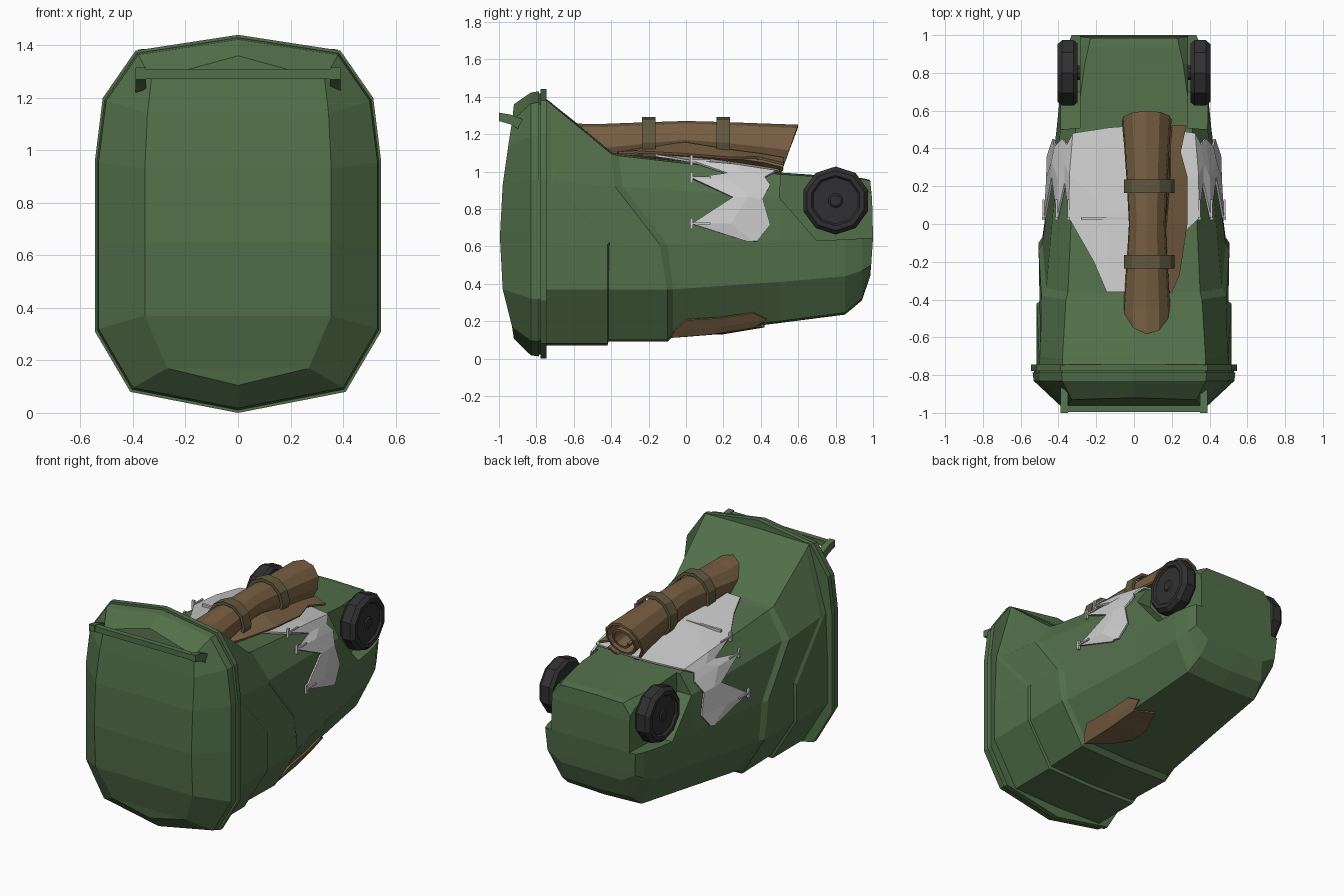
import bpy, bmesh, math
from mathutils import Vector

if "Cube" in bpy.data.objects:
    bpy.data.objects.remove(bpy.data.objects["Cube"])


def mat(name, rgb):
    m = bpy.data.materials.new(name)
    m.diffuse_color = (*rgb, 1)
    m.use_nodes = True
    m.node_tree.nodes["Principled BSDF"].inputs["Base Color"].default_value = m.diffuse_color
    return m


GREEN = mat("green_plastic", (0.085, 0.16, 0.068))
BROWN = mat("brown_cloth", (0.19, 0.115, 0.055))
STRAP = mat("strap", (0.12, 0.10, 0.05))
WHITE = mat("pale_cloth", (0.62, 0.62, 0.62))
BLACK = mat("rubber", (0.03, 0.03, 0.032))


def make(name, verts, faces, material, thick=0):
    me = bpy.data.meshes.new(name)
    bm = bmesh.new()
    vs = [bm.verts.new(v) for v in verts]
    for f in faces:
        bm.faces.new([vs[i] for i in f])
    bmesh.ops.remove_doubles(bm, verts=bm.verts, dist=1e-5)
    bmesh.ops.recalc_face_normals(bm, faces=bm.faces)
    bm.to_mesh(me)
    bm.free()
    ob = bpy.data.objects.new(name, me)
    bpy.context.collection.objects.link(ob)
    if material:
        me.materials.append(material)
    if thick:
        s = ob.modifiers.new("thickness", 'SOLIDIFY')
        s.thickness, s.offset = thick, 0
    return ob


def grid(rows, wrap=False):
    """Quads joining rows of equal length."""
    n = len(rows[0])
    faces = [(r*n+i, r*n+(i+1) % n, (r+1)*n+(i+1) % n, (r+1)*n+i)
             for r in range(len(rows)-1) for i in range(n if wrap else n-1)]
    return [p for row in rows for p in row], faces


def loft(name, halves, material):
    """Loft half rings (bottom centre to top centre), mirrored in x, capped by cross strips."""
    h = len(halves[0])
    rows = [list(r) + [(-x, y, z) for x, y, z in r[-2:0:-1]] for r in halves]
    verts, faces = grid(rows, True)
    n = 2*h-2
    for base in (0, (len(rows)-1)*n):
        for i in range(h-1):
            f = []
            for j in (i, i+1, (n-i-1) % n, (n-i) % n):
                if base+j not in f:
                    f.append(base+j)
            faces.append(f)
    return make(name, verts, faces, material)


def prism(name, yz, x0, x1, material):
    n = len(yz)
    verts, faces = grid([[(x, y, z) for y, z in yz] for x in (x0, x1)], True)
    return make(name, verts, faces + [range(n), range(n, 2*n)], material)


def box(name, lo, hi, material):
    return prism(name, [(lo[1], lo[2]), (hi[1], lo[2]), (hi[1], hi[2]), (lo[1], hi[2])],
                 lo[0], hi[0], material)


# Bin body with two stepped collars
def ring(xz, ys):
    return [(x, y, z) for (x, z), y in zip(xz, ys)]


mouth = ring([(0, .07), (.34, .08), (.515, .37), (.515, .62), (.5, .97), (.38, 1.385), (0, 1.39)], [-.75]*7)
step1 = ring([(0, .07), (.34, .08), (.515, .37), (.515, .61), (.5, .94), (.379, 1.36), (0, 1.368)],
             [-.42, -.42, -.42, -.42, -.72, -.72, -.72])
step1b = ring([(0, .09), (.33, .10), (.5, .37), (.5, .62), (.495, .95), (.379, 1.355), (0, 1.363)],
              [-.415, -.415, -.415, -.41, -.70, -.715, -.715])
step2 = ring([(0, .09), (.34, .10), (.505, .37), (.505, .61), (.49, .92), (.36, 1.095), (0, 1.105)],
             [-.1, -.1, -.1, -.14, -.38, -.40, -.39])
step2b = ring([(0, .12), (.33, .13), (.485, .37), (.485, .61), (.465, .92), (.35, 1.085), (0, 1.1)],
              [-.07, -.07, -.07, -.1, -.34, -.36, -.37])
waist = ring([(0, .19), (.29, .2), (.405, .41), (.41, .63), (.39, .86), (.31, .985), (0, .995)], [.5]*7)
heel = ring([(0, .235), (.27, .245), (.37, .44), (.375, .64), (.36, .86), (.26, .965), (0, .97)], [.85]*7)
curve = ring([(0, .31), (.25, .32), (.345, .47), (.355, .645), (.34, .86), (.24, .96), (0, .965)], [.94]*7)
base = ring([(0, .44), (.22, .44), (.32, .5), (.33, .645), (.31, .85), (.23, .95), (0, .955)],
            [.985, .985, .99, 1, .995, .985, .985])
body = loft("bin_body", [mouth, step1, step1b, step2, step2b, waist, heel, curve, base], GREEN)

# Wheel recesses and wheels
for s, side in ((1, "right"), (-1, "left")):
    cut = prism("recess_cutter_" + side, [(.52, 1.2), (.5, .86), (.7, .63), (1.1, .65), (1.1, 1.2)],
                s*.285, s*.6, None)
    cut.hide_render = True
    cut.hide_set(True)
    b = body.modifiers.new("recess_" + side, 'BOOLEAN')
    b.operation, b.object, b.solver = 'DIFFERENCE', cut, 'EXACT'
    rows = []
    for x, r in ((.27, .04), (.30, .04), (.30, .165), (.32, .182), (.38, .182),
                 (.405, .16), (.405, .135), (.392, .125), (.392, .04), (.4, .03)):
        rows.append([(s*x, .8+r*math.cos((i+.5)*math.pi/5), .845+r*math.sin((i+.5)*math.pi/5))
                     for i in range(10)])
    v, f = grid(rows, True)
    make("wheel_" + side, v, f + [range(10), range(90, 100)], BLACK)

# Lid with rim flange
outline = [(0, 0), (.41, .08), (.545, .31), (.545, .65), (.545, .96), (.515, 1.2), (.39, 1.38), (0, 1.44)]


def rim(scale, ys):
    return ring([(x*scale, .72+(z-.72)*scale) for x, z in outline], ys)


front = ring([(0, .105), (.27, .17), (.355, .37), (.355, .65), (.355, .93), (.345, 1.14), (.33, 1.27), (0, 1.36)],
             [-.92, -.93, -.98, -.995, -.98, -.95, -.93, -.92])
loft("bin_lid", [rim(.97, [-.745]*8), rim(1, [-.745]*8), rim(1, [-.778]*8), rim(.97, [-.778]*8), rim(.97, [-.785]*8),
                 rim(.985, [-.785]*8), rim(.975, [-.83]*8), front], GREEN)

# Lid handle
box("handle_bar", (-.36, -.995, 1.272), (.36, -.96, 1.308), GREEN)
for s in (1, -1):
    prism("handle_bracket", [(-1, 1.315), (-.94, 1.305), (-.865, 1.275), (-.88, 1.215), (-.93, 1.25), (-1, 1.27)],
          s*.35, s*.39, GREEN)


# Draped patches that follow the tapering middle of the body
def on_body(k, y, off, s):
    i = min(int(k), 5)
    a = Vector(step2b[i]).lerp(Vector(step2b[i+1]), k-i)
    b = Vector(waist[i]).lerp(Vector(waist[i+1]), k-i)
    p = a.lerp(b, (y-a.y)/(b.y-a.y))
    out = Vector((p.x, 0, p.z-.6)).normalized() if k > 1.5 else Vector((.3, 0, -1)).normalized()
    p += out*off
    return (s*p.x, p.y, p.z)


def drape(name, cols, material, s, off):
    rows = [[on_body(k, y0+(y1-y0)*t, off*(1+.6*math.sin(math.pi*t)), s) for t in (0, .5, 1)]
            for k, y0, y1 in cols]
    v, f = grid(rows)
    return make(name, v, f, material, .012)


edge = [(3, .33, .38), (3.35, .03, .45), (3.9, .25, .41), (4.4, .03, .45), (4.7, .22, .42), (5, .03, .48)]
drape("pale_cloth_right", edge + [(5.4, -.1, .5), (5.7, -.34, .51), (6, -.36, .52)], WHITE, 1, .018)
drape("pale_cloth_left", edge + [(5.4, -.2, .5), (5.6, -.36, .51), (6, -.36, .52)], WHITE, -1, .018)
drape("underside_scrap", [(.35, .12, .25), (.6, .02, .42), (1, -.08, .36), (1.15, -.06, .43), (1.35, .0, .36)],
      BROWN, 1, .014)

# Pegs and cord holding the cloth
for s in (1, -1):
    for k in (3.35, 4.4, 5):
        x, y, z = on_body(k, .03, .025, s)
        box("peg", (x-.008, y-.008, z-.03), (x+.008, y+.008, z+.03), WHITE)
        box("peg_cord", (x-.005, y, z-.005), (x+.005, y+.1, z+.005), WHITE)
box("cloth_cord", (-.28, .022, 1.07), (-.03, .038, 1.086), WHITE)

# Rolled rug: spiral section swept along y with a pinched middle and slanted end
STATIONS = [(-.59, .145), (-.45, .148), (-.2, .127), (0, .113), (.2, .125), (.42, .143), (.61, .157)]


def centre(r):
    return 1.285-r+(.113-r)*.25


rows = []
for y, r in STATIONS:
    row = []
    for i in range(27):
        a = -.6-i*math.tau/11
        q = r*(1-.028*i)
        z = q*math.sin(a)
        lean = (z-r)*.36 if y > .5 else 0
        row.append((.078+q*math.cos(a), y+lean, centre(r)+z))
    rows.append(row)
v, f = grid(rows)
make("rolled_rug", v, f, BROWN, .016)

# Straps around the roll
for y in (-.2, .2):
    r = .137
    rows = [[(.078+q*math.cos(i*math.tau/11), y+d, centre(.126)+q*math.sin(i*math.tau/11)) for i in range(11)]
            for q, d in ((r-.02, -.036), (r, -.036), (r, .036), (r-.02, .036))]
    v, f = grid(rows, True)
    make("rug_strap", v, f, STRAP)

# Loose flap beside the roll
inner = [(.12, -.38, 1.10), (.15, -.2, 1.13), (.17, 0, 1.15), (.19, .25, 1.11), (.19, .4, 1.09), (.2, .52, 1.07)]
outer = [(.2, -.36, 1.10), (.24, -.27, 1.105), (.28, 0, 1.09), (.28, .25, 1.07), (.245, .38, 1.075), (.275, .52, 1.04)]
v, f = grid([inner, outer])
make("rug_flap", v, f, BROWN, .014)
